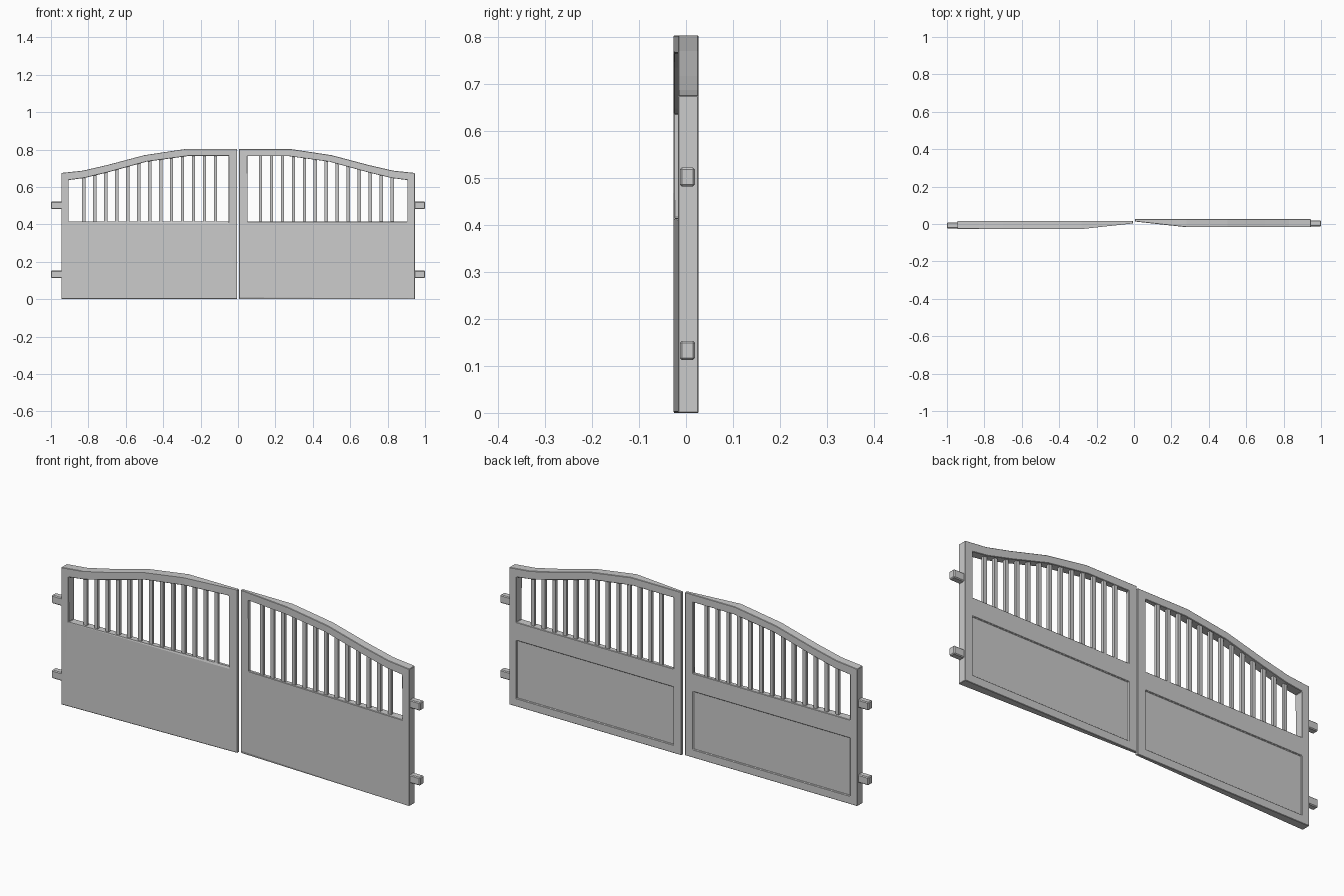
import bpy, bmesh

if "Cube" in bpy.data.objects:
    bpy.data.objects.remove(bpy.data.objects["Cube"])

BACK, FRONT, THIN = 0.027, -0.017, 0.013
RECESS = 0.005
# outer and inner outlines of one leaf (x, z), matched point for point
OUTER = [(0.006, 0), (0.945, 0), (0.945, 0.675), (0.83, 0.687), (0.70, 0.717),
         (0.50, 0.77), (0.28, 0.803), (0.006, 0.803)]
INNER = [(0.05, 0.415), (0.905, 0.415), (0.905, 0.637), (0.82, 0.648), (0.69, 0.68),
         (0.49, 0.735), (0.27, 0.765), (0.05, 0.765)]
PANEL = [(0.05, 0.04), (0.905, 0.04), (0.905, 0.325), (0.05, 0.325)]


def front_y(x, z):
    """Front face tapers towards the meeting edge."""
    end = 0.28 if z > 0.6 else 0.945
    t = min(1, max(0, (x - 0.006) / (end - 0.006)))
    return THIN + (FRONT - THIN) * t


def arch_z(x):
    pts = INNER[2:]
    for (xa, za), (xb, zb) in zip(pts, pts[1:]):
        if xb <= x <= xa:
            return za + (zb - za) * (xa - x) / (xa - xb)
    return pts[-1][1]


def finish(name, bm, bevel=0):
    bmesh.ops.recalc_face_normals(bm, faces=bm.faces)
    me = bpy.data.meshes.new(name)
    bm.to_mesh(me)
    bm.free()
    ob = bpy.data.objects.new(name, me)
    bpy.context.collection.objects.link(ob)
    if bevel:
        m = ob.modifiers.new("bevel", 'BEVEL')
        m.width = bevel
        m.segments = 1
        m.limit_method = 'ANGLE'
        m.angle_limit = 0.9
    return ob


def add_box(bm, lo, hi):
    vs = bmesh.ops.create_cube(bm, size=1)["verts"]
    for v in vs:
        for k in range(3):
            v.co[k] = hi[k] if v.co[k] > 0 else lo[k]
    return vs


def place(bm, side, dy):
    for v in bm.verts:
        v.co.x *= side
        v.co.y += dy


def build_leaf(tag, side, dy):
    # frame with arched rail and lower panel
    bm = bmesh.new()
    n = len(OUTER)
    of = [bm.verts.new((x, front_y(x, z), z)) for x, z in OUTER]
    ob = [bm.verts.new((x, BACK, z)) for x, z in OUTER]
    nf = [bm.verts.new((x, front_y(x, z), z)) for x, z in INNER]
    nb = [bm.verts.new((x, BACK, z)) for x, z in INNER]
    for i in range(n):
        j = (i + 1) % n
        bm.faces.new((of[i], of[j], nf[j], nf[i]))
        bm.faces.new((of[i], of[j], ob[j], ob[i]))
        bm.faces.new((nf[i], nf[j], nb[j], nb[i]))
        if i:
            bm.faces.new((ob[i], ob[j], nb[j], nb[i]))
    # shallow recess on the back of the panel
    ring = [ob[0], ob[1], nb[1], nb[0]]
    pa = [bm.verts.new((x, BACK, z)) for x, z in PANEL]
    pb = [bm.verts.new((x, BACK - RECESS, z)) for x, z in PANEL]
    for a, b in ((ring, pa), (pa, pb)):
        for i in range(4):
            j = (i + 1) % 4
            bm.faces.new((a[i], a[j], b[j], b[i]))
    bm.faces.new(pb)
    place(bm, side, dy)
    finish(tag + "_gate_leaf", bm, 0.002)

    # upright bars
    bm = bmesh.new()
    for k in range(13):
        x = 0.12 + 0.0588 * k
        yc = (BACK + front_y(x, 0.5)) / 2
        add_box(bm, (x - 0.009, yc - 0.007, 0.405),
                (x + 0.009, yc + 0.007, arch_z(x) + 0.012))
    place(bm, side, dy)
    finish(tag + "_bars", bm)

    # hinge pegs
    bm = bmesh.new()
    for z in (0.133, 0.502):
        add_box(bm, (0.935, -0.013, z - 0.02), (1.0, 0.019, z + 0.02))
    place(bm, side, dy)
    finish(tag + "_hinge_pegs", bm, 0.004)


build_leaf("right", 1, 0)
build_leaf("left", -1, -0.01)
